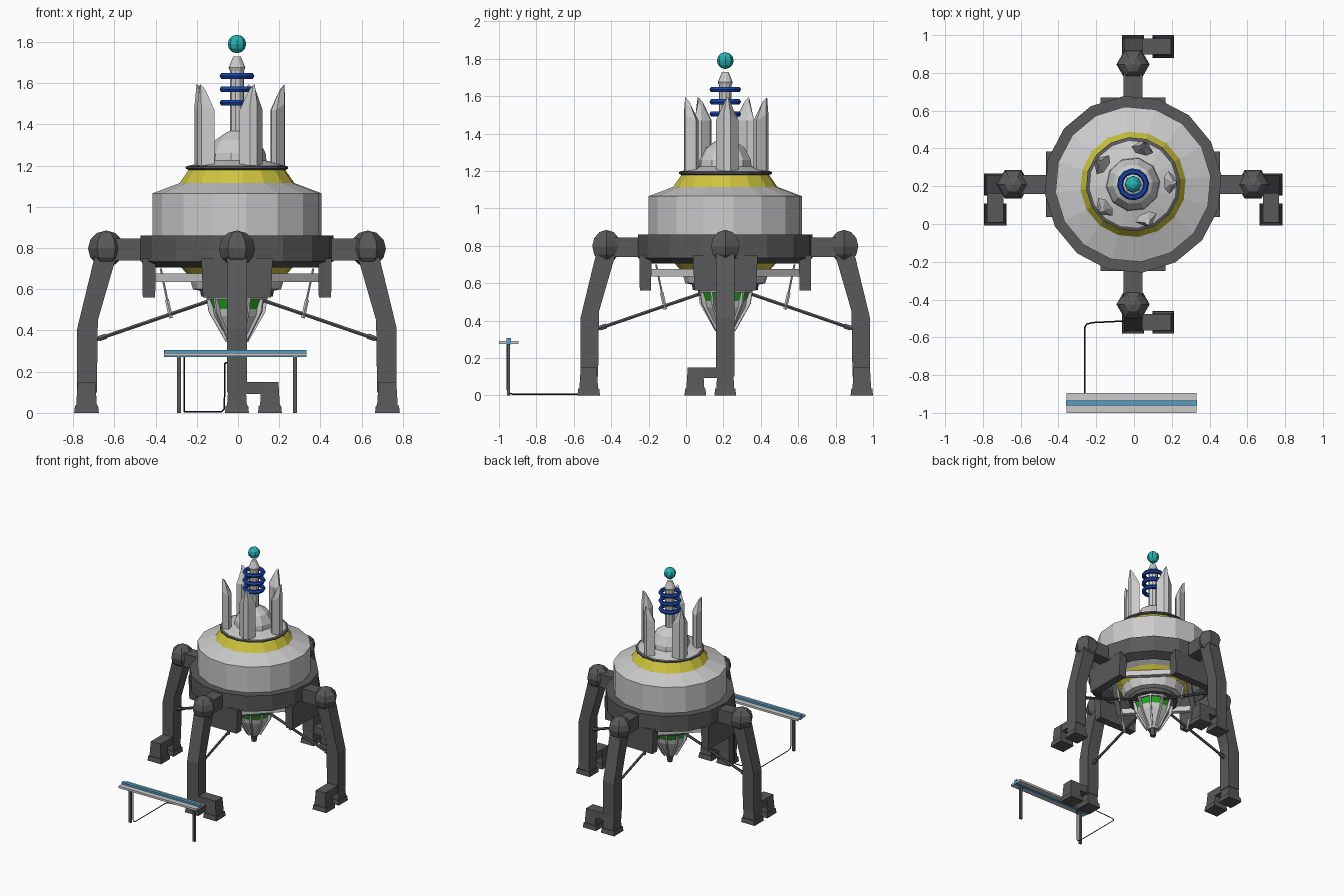
import bpy, bmesh
from math import cos, sin, pi, radians
from mathutils import Matrix, Vector

if "Cube" in bpy.data.objects:
    bpy.data.objects.remove(bpy.data.objects["Cube"])

CX, CY = -0.005, 0.21          # axis of the machine


def material(name, rgb):
    m = bpy.data.materials.new(name)
    m.diffuse_color = (*rgb, 1)
    m.use_nodes = True
    m.node_tree.nodes["Principled BSDF"].inputs["Base Color"].default_value = m.diffuse_color
    return m


DARK = material("dark_grey", (0.1, 0.1, 0.1))
LIGHT = material("light_grey", (0.55, 0.55, 0.55))
YELLOW = material("yellow", (0.62, 0.55, 0.05))
GREEN = material("green", (0.02, 0.4, 0.02))
BLUE = material("blue", (0.01, 0.06, 0.4))
TEAL = material("teal", (0.02, 0.45, 0.45))
SKY = material("sky_blue", (0.08, 0.35, 0.6))
BLACK = material("black", (0.01, 0.01, 0.01))


def finish(name, bm, mat, matrix=None):
    bmesh.ops.recalc_face_normals(bm, faces=bm.faces)
    if matrix is not None:
        bm.transform(matrix)
    me = bpy.data.meshes.new(name)
    bm.to_mesh(me)
    bm.free()
    me.materials.append(mat)
    ob = bpy.data.objects.new(name, me)
    bpy.context.collection.objects.link(ob)
    return ob


def skin(name, loops, mat, matrix=None, caps=True, closed=False):
    """Bridge a list of equally long point loops."""
    bm = bmesh.new()
    rows = [[bm.verts.new(p) for p in lp] for lp in loops]
    n = len(rows[0])
    for a, b in zip(rows, rows[1:] + (rows[:1] if closed else [])):
        for i in range(n):
            j = (i + 1) % n
            bm.faces.new((a[i], a[j], b[j], b[i]))
    if caps and not closed:
        bm.faces.new(rows[0])
        bm.faces.new(rows[-1])
    return finish(name, bm, mat, matrix)


AXIS = Matrix.Translation((CX, CY, 0))


def lathe(name, profile, mat, sides=16, offset=6, closed=False):
    ang = [radians(offset) + 2 * pi * i / sides for i in range(sides)]
    loops = [[(r * cos(a), r * sin(a), z) for a in ang] for r, z in profile]
    return skin(name, loops, mat, AXIS, closed=closed)


def taper_box(name, c, lower, upper, z0, z1, mat, matrix=None):
    """Box with half sizes lower and upper at its two ends."""
    loops = [[(c[0] + sx * h[0], c[1] + sy * h[1], z)
              for sx, sy in ((-1, -1), (1, -1), (1, 1), (-1, 1))]
             for h, z in ((lower, z0), (upper, z1))]
    return skin(name, loops, mat, matrix)


def plate(name, outline, half, mat, matrix=None):
    """Outline in x, z extruded along y."""
    return skin(name, [[(x, y, z) for x, z in outline] for y in (-half, half)], mat, matrix)


def rod(name, a, b, r, mat, matrix=None, sides=6):
    a, b = Vector(a), Vector(b)
    q = (b - a).to_track_quat('Z', 'Y')
    ring = [q @ Vector((r * cos(2 * pi * i / sides), r * sin(2 * pi * i / sides), 0))
            for i in range(sides)]
    return skin(name, [[p + v for v in ring] for p in (a, b)], mat, matrix)


def ball(name, c, r, seg, rings, mat, matrix=None, turn=0):
    bm = bmesh.new()
    bmesh.ops.create_uvsphere(bm, u_segments=seg, v_segments=rings, radius=r,
                              matrix=Matrix.Translation(c) @ Matrix.Rotation(turn, 4, 'Z'))
    return finish(name, bm, mat, matrix)


# Main body
lathe("main_ring", [(0.40, 0.86), (0.47, 0.86), (0.47, 0.735), (0.40, 0.705), (0.37, 0.76), (0.37, 0.86)],
      DARK, closed=True)
lathe("main_drum", [(0.27, 0.72), (0.37, 0.77), (0.413, 0.84), (0.413, 1.065), (0.28, 1.115)], LIGHT)
lathe("upper_yellow_band", [(0.28, 1.115), (0.235, 1.18)], YELLOW)
lathe("collar", [(0.235, 1.178), (0.25, 1.185), (0.25, 1.195), (0.235, 1.2)], DARK)
lathe("cap", [(0.238, 1.198), (0.14, 1.225)], LIGHT)
lathe("dome", [(0.145, 1.21), (0.14, 1.26), (0.105, 1.325), (0.05, 1.362), (0.03, 1.37)], LIGHT, 10)

# Antenna
lathe("mast", [(0.035, 1.35), (0.035, 1.66), (0.041, 1.675), (0.018, 1.73)], LIGHT, 10)
for i, z in enumerate((1.505, 1.57, 1.635)):
    lathe(f"coil_{i + 1}", [(0.069 + 0.016 * cos(k * pi / 3), z + 0.016 * sin(k * pi / 3))
                            for k in range(6)], BLUE, 12, closed=True)
ball("floating_orb", (CX, CY, 1.79), 0.045, 8, 6, TEAL)

# Crystal fins around the dome
section = [(0.165, -0.03), (0.19, -0.06), (0.23, -0.02), (0.235, 0.015), (0.19, 0.06), (0.165, 0.03)]
tops = [1.50, 1.50, 1.585, 1.595, 1.50, 1.50]
for i in range(5):
    m = AXIS @ Matrix.Rotation(radians(3 + 72 * i), 4, 'Z')
    skin(f"crystal_fin_{i + 1}", [[(x, y, 1.19) for x, y in section],
                                  [(x, y, z - 0.03) for (x, y), z in zip(section, (1.5, 1.5, 1.53, 1.53, 1.5, 1.5))],
                                  [(0.215 + (x - 0.2) * 0.45, y * 0.25, z + 0.0) for (x, y), z in
                                   zip(section, (1.55, 1.57, 1.59, 1.595, 1.57, 1.55))]],
         LIGHT, m)

# Nozzle below
lathe("lower_yellow_band", [(0.29, 0.725), (0.235, 0.665)], YELLOW)
lathe("nozzle_top", [(0.235, 0.667), (0.215, 0.60), (0.17, 0.59)], LIGHT)
lathe("nozzle_seal", [(0.18, 0.595), (0.175, 0.565), (0.14, 0.56)], DARK)
lathe("nozzle_upper", [(0.155, 0.57), (0.145, 0.55), (0.12, 0.55)], LIGHT, 10)
lathe("green_band", [(0.135, 0.553), (0.115, 0.50)], GREEN, 10)
lathe("nozzle_cone", [(0.12, 0.505), (0.112, 0.47), (0.05, 0.36), (0.035, 0.34)], LIGHT, 10)
lathe("nozzle_tip", [(0.032, 0.35), (0.02, 0.285)], DARK, 6)
for s in range(10):
    m = AXIS @ Matrix.Rotation(radians(6 + 36 * s), 4, 'Z')
    plate(f"nozzle_rib_{s + 1}", [(0.12, 0.56), (0.148, 0.555), (0.138, 0.49), (0.055, 0.345),
                                  (0.04, 0.36), (0.10, 0.48)], 0.006, LIGHT, m)

# Legs, hanging plates, braces: one set per side
for name, deg, side in (("right", 0, -1), ("back", 90, -1), ("left", 180, 1), ("front", 270, 1)):
    m = AXIS @ Matrix.Rotation(radians(deg), 4, 'Z')
    plate(name + "_arm", [(0.43, 0.74), (0.64, 0.74), (0.64, 0.845), (0.43, 0.845)], 0.05, DARK, m)
    ball(name + "_joint", (0.635, 0, 0.797), 0.088, 6, 6, DARK, m,
         radians(30 if deg % 180 == 0 else 0))
    plate(name + "_leg", [(0.585, 0.76), (0.675, 0.45), (0.68, 0.10), (0.775, 0.10),
                          (0.775, 0.41), (0.69, 0.76)], 0.049, DARK, m)
    for part, y in (("foot", 0), ("toe", side * 0.16)):
        c = (0.73, y)
        taper_box(f"{name}_{part}_sole", c, (0.06, 0.058), (0.056, 0.054), 0, 0.037, DARK, m)
        taper_box(f"{name}_{part}_boot", c, (0.05, 0.048), (0.043, 0.041), 0.037, 0.15, DARK, m)
    taper_box(name + "_toe_link", (0.73, side * 0.1), (0.043, 0.1), (0.043, 0.1), 0.092, 0.15, DARK, m)
    taper_box(name + "_hanging_plate", (0.427, 0), (0.03, 0.165), (0.033, 0.173), 0.56, 0.75, DARK, m)
    rod(name + "_brace", (0.69, 0, 0.353), (0.13, 0, 0.545), 0.01, DARK, m)
    rod(name + "_brace_end", (0.67, 0, 0.36), (0.635, 0, 0.372), 0.015, DARK, m)
    rod(name + "_piston_rod", (0.37, 0, 0.70), (0.335, 0, 0.53), 0.006, LIGHT, m)
    rod(name + "_piston_sleeve", (0.34, 0, 0.55), (0.32, 0, 0.46), 0.011, LIGHT, m)
    # diagonal beam between neighbouring plates
    skin(name + "_diagonal_beam", [[(0.41, 0, z), (0, 0.41, z), (0, 0.36, z), (0.36, 0, z)]
                                   for z in (0.635, 0.677)], LIGHT, m)

# Barrier bench in front
taper_box("bench_slab", (-0.013, -0.948), (0.345, 0.052), (0.345, 0.052), 0.275, 0.291, LIGHT)
taper_box("bench_strip", (-0.013, -0.948), (0.346, 0.013), (0.346, 0.013), 0.272, 0.306, SKY)
for n, x in (("left", -0.287), ("right", 0.277)):
    taper_box(f"bench_{n}_post", (x, -0.95), (0.01, 0.008), (0.01, 0.008), 0, 0.276, DARK)

# Cable from bench to front leg
path = [(-0.26, -0.955, 0.28), (-0.26, -0.955, 0.03), (-0.26, -0.945, 0.012), (-0.26, -0.92, 0.005),
        (-0.26, -0.545, 0.005), (-0.25, -0.53, 0.005), (-0.22, -0.522, 0.005), (-0.08, -0.515, 0.005),
        (-0.066, -0.515, 0.02), (-0.064, -0.515, 0.24), (-0.04, -0.515, 0.25)]
cu = bpy.data.curves.new("cable", 'CURVE')
cu.dimensions = '3D'
cu.bevel_depth = 0.004
cu.bevel_resolution = 0
sp = cu.splines.new('POLY')
sp.points.add(len(path) - 1)
for p, co in zip(sp.points, path):
    p.co = (*co, 1)
cu.materials.append(BLACK)
bpy.context.collection.objects.link(bpy.data.objects.new("cable", cu))
